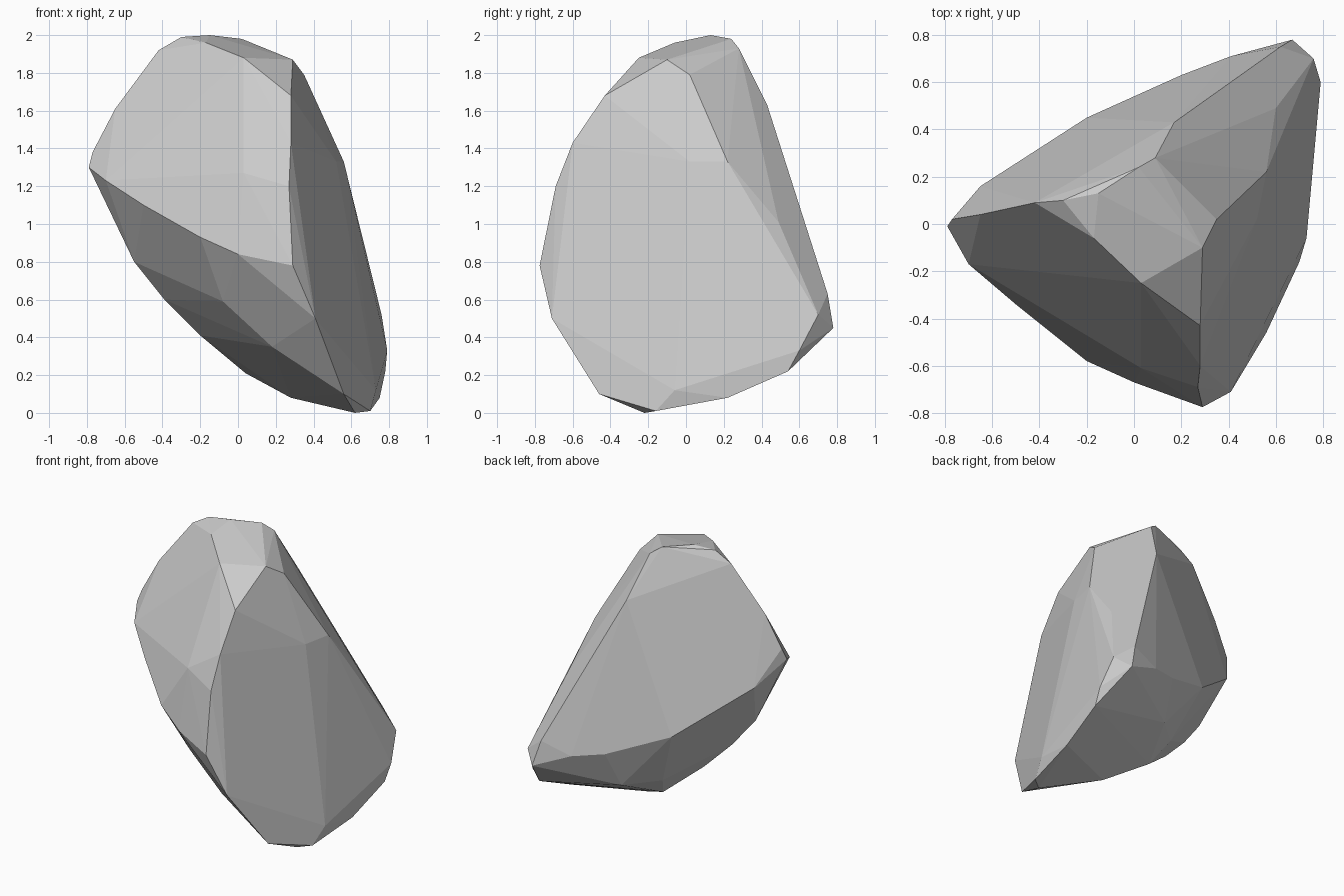
import bpy, bmesh, math

# A chipped rock: ridge lines traced around it, wrapped in a convex hull
front_ridge = [(.62, -.22, 0), (.56, -.46, .1), (.41, -.71, .5),
               (.29, -.775, .78), (.27, -.69, 1.2), (.28, -.6, 1.43), (.28, -.43, 1.68)]
left_ridge = [(-.79, -.01, 1.3), (-.7, -.17, 1.23), (-.5, -.34, 1.1),
              (-.2, -.58, .93), (0, -.67, .84)]
crest = [(-.77, .02, 1.38), (-.65, .04, 1.61), (-.42, .09, 1.92), (-.3, .1, 1.99),
         (-.17, -.06, 1.96), (.03, -.25, 1.88)]
cap = [(-.15, .13, 2), (.02, .24, 1.98), (.29, -.1, 1.87), (.35, .02, 1.79)]
back_ridge = [(.09, .28, 1.93), (.17, .43, 1.63), (.39, .58, 1.15), (.62, .75, .63),
              (.67, .78, .45), (.76, .7, .52)]
right_ridge = [(.56, .22, 1.33), (.6, .49, 1.01)]
right_foot = [(.79, .6, .33), (.78, .54, .22), (.75, .22, .08), (.73, -.06, .12),
              (.7, -.16, .01)]
back_rim = [(-.65, .16, 1.12), (-.2, .45, .76), (.2, .63, .6), (.41, .71, .56)]
keel = [(-.55, 0, .8), (-.39, .04, .6), (-.2, .08, .41), (.04, .2, .21), (.28, .02, .08)]
# Points that swell out the broad faces: front, right, lower front, underside
swells = [(.03, -.61, 1.27), (.52, .02, 1.33), (-.08, -.43, .59), (.18, -.44, .35),
          (.16, .5, .34), (-.04, .32, .36)]

bm = bmesh.new()
for path in (front_ridge, left_ridge, crest, cap, back_ridge, right_ridge,
             right_foot, back_rim, keel, swells):
    for p in path:
        bm.verts.new(p)
bmesh.ops.convex_hull(bm, input=bm.verts[:])
bmesh.ops.delete(bm, geom=[v for v in bm.verts if not v.link_faces], context='VERTS')

# Merge nearly coplanar triangles into broad flat facets
bmesh.ops.dissolve_limit(bm, angle_limit=math.radians(2), verts=bm.verts[:], edges=bm.edges[:])
bmesh.ops.recalc_face_normals(bm, faces=bm.faces[:])

mesh = bpy.data.meshes.new("rock")
bm.to_mesh(mesh)
bm.free()
rock = bpy.data.objects.new("rock", mesh)
bpy.context.collection.objects.link(rock)
